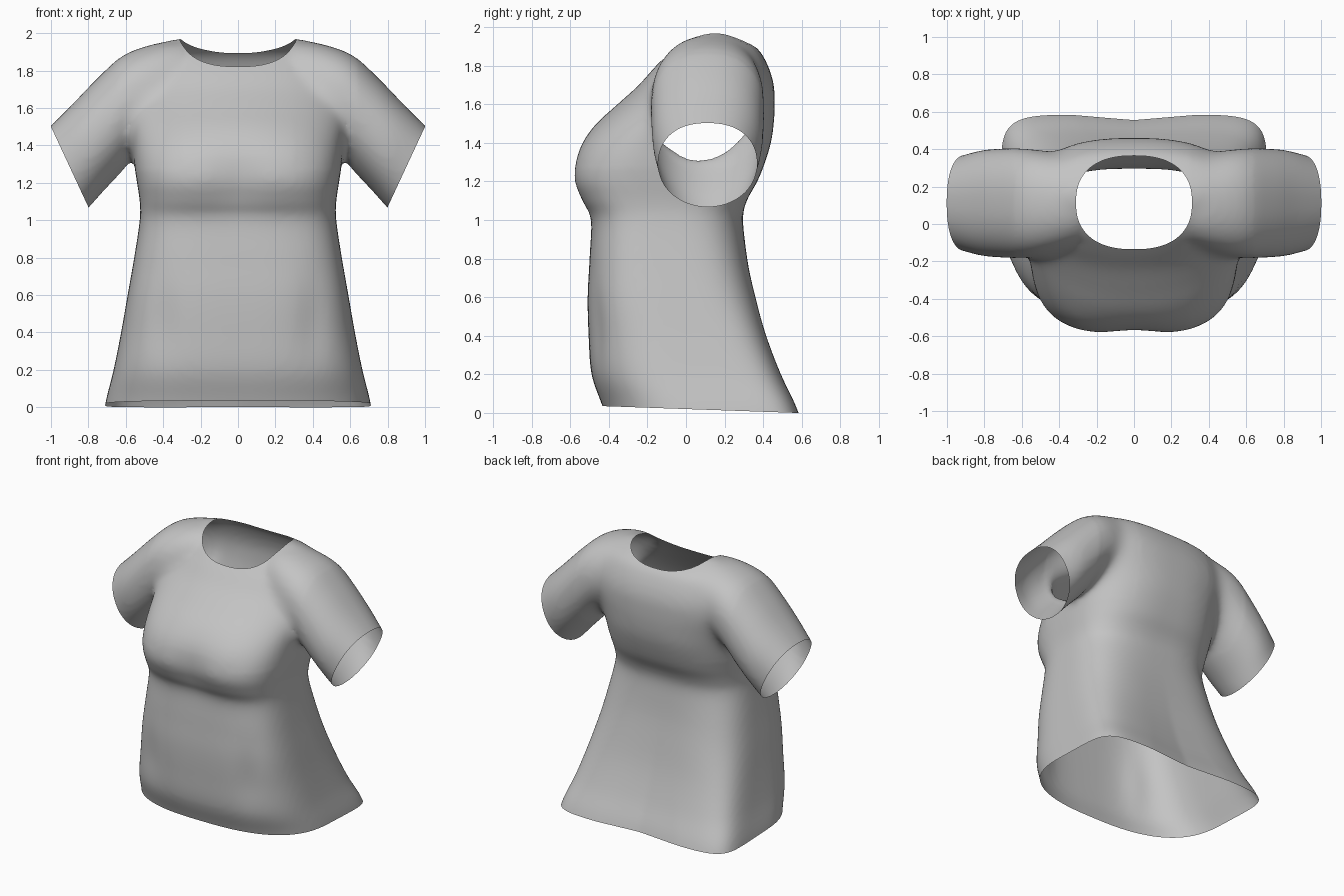
import bpy
import bmesh
from math import sin, cos, pi, exp, copysign
from mathutils import Vector

cube = bpy.data.objects.get("Cube")
if cube:
    bpy.data.objects.remove(cube, do_unlink=True)

# Torso sections: height, half width, front, back, front and back squareness
TORSO = [
    (-0.1, 0.73, -0.39, 0.62, 2.7, 7), (0.04, 0.705, -0.435, 0.57, 2.7, 7),
    (0.2, 0.665, -0.49, 0.495, 2.9, 6), (0.4, 0.625, -0.505, 0.42, 3, 5),
    (0.6, 0.59, -0.51, 0.365, 3.2, 4), (0.8, 0.555, -0.5, 0.32, 3.3, 3.5),
    (1.0, 0.525, -0.495, 0.295, 3.3, 3), (1.1, 0.525, -0.545, 0.315, 3.2, 3),
    (1.2, 0.54, -0.587, 0.37, 3.1, 2.8), (1.3, 0.555, -0.58, 0.41, 3, 2.7),
    (1.4, 0.565, -0.54, 0.44, 2.8, 2.6), (1.5, 0.585, -0.465, 0.455, 2.4, 2.5),
    (1.6, 0.6, -0.355, 0.46, 2.2, 2.5), (1.7, 0.59, -0.245, 0.455, 2.2, 2.5),
    (1.8, 0.56, -0.155, 0.425, 2.3, 2.5), (1.89, 0.51, -0.065, 0.37, 2.4, 2.5),
    (1.95, 0.42, 0.025, 0.27, 2.3, 2.3), (1.975, 0.27, 0.1, 0.2, 2, 2),
]
# Sleeve sections: top x, top z, bottom x, bottom z, half depth
SLEEVE = [
    (0.3, 1.955, 0.3, 1.5, 0.22), (0.42, 1.95, 0.38, 1.46, 0.26),
    (0.53, 1.92, 0.46, 1.43, 0.285), (0.63, 1.87, 0.53, 1.37, 0.293),
    (0.75, 1.76, 0.62, 1.262, 0.292), (0.88, 1.625, 0.72, 1.155, 0.283),
    (1.0, 1.505, 0.8, 1.065, 0.257), (1.07, 1.435, 0.87, 0.995, 0.24),
]
SIDES = 96
NECK = (0.31, 0.25, 0.115, 2.4)  # half width, half depth, centre y, squareness


def spline(rows, steps=4):
    """Smooth interpolation through the given sections."""
    out = []
    for i in range(len(rows) - 1):
        quad = list(zip(rows[max(i - 1, 0)], rows[i], rows[i + 1],
                        rows[min(i + 2, len(rows) - 1)]))
        for s in range(steps):
            t = s / steps
            out.append([b + 0.5 * t * (c - a + t * (2 * a - 5 * b + 4 * c - d
                        + t * (3 * (b - c) + d - a))) for a, b, c, d in quad])
    out.append(list(rows[-1]))
    return out


def power(value, n):
    return copysign(abs(value) ** (2 / n), value)


def loft(bm, rings):
    """Closed skin through rings of points."""
    loops = [[bm.verts.new(p) for p in ring] for ring in rings]
    for low, high in zip(loops, loops[1:]):
        for i in range(len(low)):
            j = (i + 1) % len(low)
            bm.faces.new((low[i], low[j], high[j], high[i]))
    bm.faces.new(loops[0][::-1])
    bm.faces.new(loops[-1])


def torso_ring(row):
    z, w, front, back, nf, nb = row
    mid, depth = (front + back) / 2, (back - front) / 2
    ring = []
    for i in range(SIDES):
        a = 2 * pi * i / SIDES
        n = nf if sin(a) < 0 else nb
        x, y = w * power(cos(a), n), mid + depth * power(sin(a), n)
        if sin(a) < 0:
            # hollow between the bust halves, soft drape folds below
            y += 0.025 * exp(-(x / 0.15) ** 2 - ((z - 1.2) / 0.15) ** 2)
            y += 0.015 * exp(-((abs(x) - 0.4) / 0.08) ** 2
                             - ((z - 0.45) / 0.22) ** 2)
        else:
            y -= 0.03 * max(0, 1 - z / 0.9) * exp(-(x / 0.2) ** 2)
        ring.append((x, y, z))
    return ring


def sleeve_ring(row, side):
    tx, tz, bx, bz, depth = row
    ring = []
    for i in range(SIDES):
        a = 2 * pi * i / SIDES
        n = 2.3 if sin(a) > 0 else 2
        u = (1 + power(sin(a), n)) / 2
        ring.append((side * (bx + (tx - bx) * u),
                     0.112 + depth * power(cos(a), n), bz + (tz - bz) * u))
    return ring


def make_object(name, bm):
    bmesh.ops.recalc_face_normals(bm, faces=bm.faces)
    mesh = bpy.data.meshes.new(name)
    bm.to_mesh(mesh)
    bm.free()
    obj = bpy.data.objects.new(name, mesh)
    bpy.context.collection.objects.link(obj)
    return obj


def apply_modifiers(obj):
    graph = bpy.context.evaluated_depsgraph_get()
    mesh = bpy.data.meshes.new_from_object(obj.evaluated_get(graph))
    obj.modifiers.clear()
    obj.data = mesh
    bm = bmesh.new()
    bm.from_mesh(mesh)
    return bm


# Torso and sleeves as overlapping volumes
bm = bmesh.new()
loft(bm, [torso_ring(r) for r in spline(TORSO)])
for side in (-1, 1):
    loft(bm, [sleeve_ring(r, side) for r in spline(SLEEVE)])
shirt = make_object("shirt", bm)

# Neck opening cutter
w, d, cy, n = NECK
bm = bmesh.new()
loft(bm, [[(w * power(cos(2 * pi * i / SIDES), n),
            cy + d * power(sin(2 * pi * i / SIDES), n), z)
           for i in range(SIDES)] for z in (1.6, 2.2)])
cutter = make_object("neck_cutter", bm)
cutter.hide_render = True

# Fuse the volumes and blend the shoulder joins
fuse = shirt.modifiers.new("fuse", 'REMESH')
fuse.mode = 'VOXEL'
fuse.voxel_size = 0.018
soften = shirt.modifiers.new("soften", 'SMOOTH')
soften.factor = 0.5
soften.iterations = 8
bm = apply_modifiers(shirt)
for reach in (0.04, 0.08, 0.12, 0.16):
    joins = [v for v in bm.verts
             if v.co.z > 1.44 - reach and abs(abs(v.co.x) - 0.47) < reach]
    for _ in range(9):
        bmesh.ops.smooth_vert(bm, verts=joins, factor=0.5, use_axis_x=True,
                              use_axis_y=True, use_axis_z=True)
bm.to_mesh(shirt.data)
bm.free()

# Open the neck
cut = shirt.modifiers.new("neck", 'BOOLEAN')
cut.operation = 'DIFFERENCE'
cut.solver = 'EXACT'
cut.object = cutter
bm = apply_modifiers(shirt)
bpy.data.objects.remove(cutter, do_unlink=True)


def in_neck(p):
    return p.z > 1.5 and (abs(p.x) / w) ** n + (abs(p.y - cy) / d) ** n < 1.0005


inner = [f for f in bm.faces if in_neck(f.calc_center_median())]
bmesh.ops.delete(bm, geom=inner, context='FACES')

# Open the hem and the sleeve ends
bmesh.ops.bisect_plane(bm, geom=bm.verts[:] + bm.edges[:] + bm.faces[:],
                       plane_co=(0, 0, 0.02), plane_no=(0, 0.035, 1),
                       clear_inner=True)
for side in (-1, 1):
    point, normal = Vector((side, 0, 1.5)), Vector((0.43 * side, 0, -0.2))
    faces = [f for f in bm.faces if f.calc_center_median().z > 0.9
             and f.calc_center_median().x * side > 0.6]
    edges = list({e for f in faces for e in f.edges})
    verts = list({v for f in faces for v in f.verts})
    bmesh.ops.bisect_plane(bm, geom=verts + edges + faces,
                           plane_co=point, plane_no=normal)
    ends = [f for f in bm.faces if f.calc_center_median().z > 0.9
            and f.calc_center_median().x * side > 0.6
            and (f.calc_center_median() - point).dot(normal) > 0]
    bmesh.ops.delete(bm, geom=ends, context='FACES')
bm.to_mesh(shirt.data)
bm.free()
shirt.data.shade_smooth()

# Plain cloth
cloth = bpy.data.materials.new("grey_cloth")
cloth.use_nodes = True
grey = (0.55, 0.55, 0.55, 1)
cloth.diffuse_color = grey
cloth.node_tree.nodes["Principled BSDF"].inputs["Base Color"].default_value = grey
shirt.data.materials.clear()
shirt.data.materials.append(cloth)
for face in shirt.data.polygons:
    face.material_index = 0
